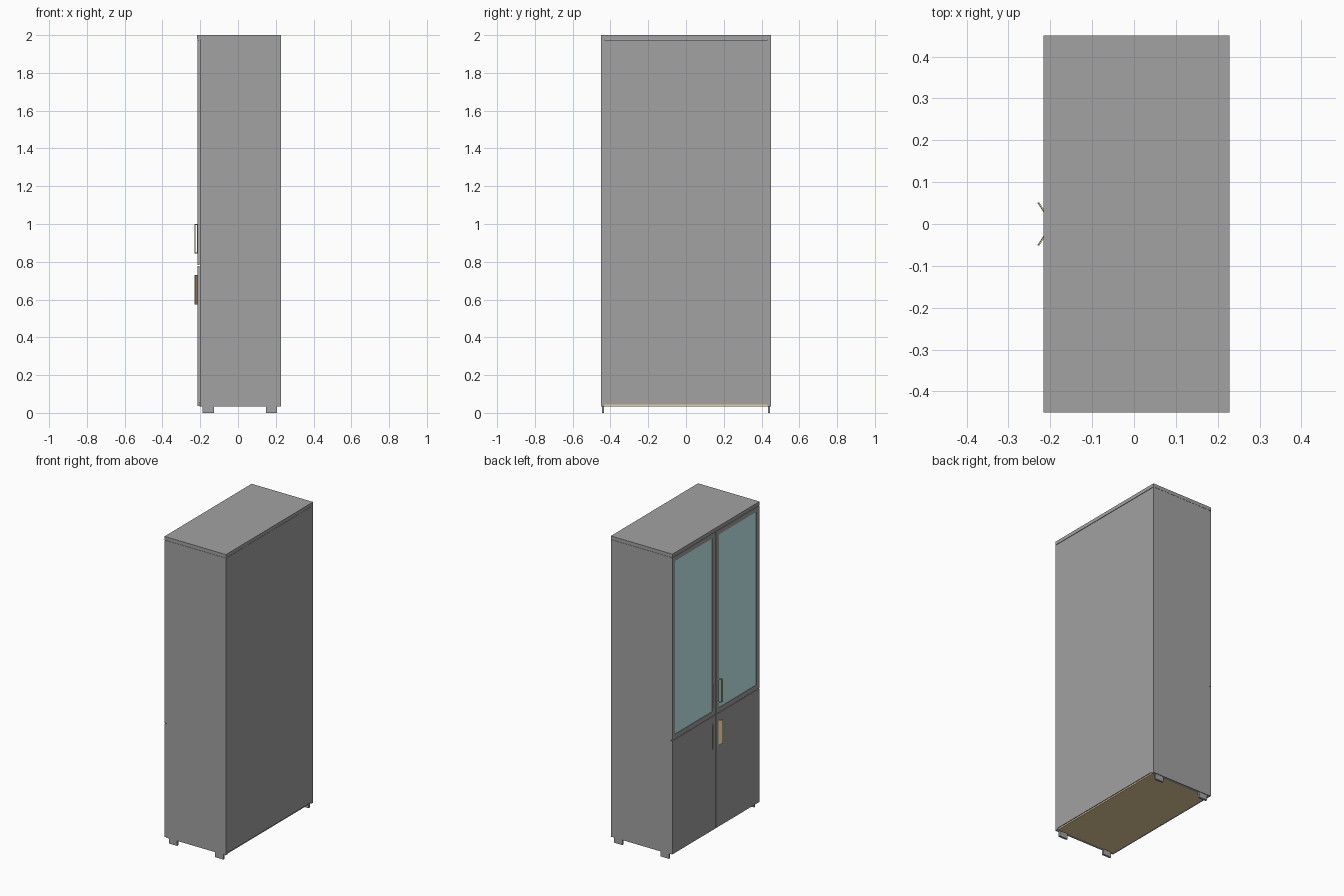
import bpy, bmesh
from mathutils import Matrix, Vector

if "Cube" in bpy.data.objects:
    bpy.data.objects.remove(bpy.data.objects["Cube"])


def material(name, color):
    m = bpy.data.materials.new(name)
    m.diffuse_color = color
    m.use_nodes = True
    m.node_tree.nodes["Principled BSDF"].inputs["Base Color"].default_value = m.diffuse_color
    return m


GREY = material("grey_board", (0.36, 0.36, 0.36, 1))
GLASS = material("teal_glass", (0.58, 0.88, 0.9, 1))
WOOD = material("light_wood", (0.8, 0.63, 0.33, 1))


def boxes(name, ranges, mat):
    """One object from boxes given as (x0, x1, y0, y1, z0, z1)."""
    bm = bmesh.new()
    for x0, x1, y0, y1, z0, z1 in ranges:
        size = Matrix.Diagonal((x1 - x0, y1 - y0, z1 - z0, 1))
        mid = Matrix.Translation(((x0 + x1) / 2, (y0 + y1) / 2, (z0 + z1) / 2))
        bmesh.ops.create_cube(bm, size=1, matrix=mid @ size)
    return finish(name, bm, mat)


def finish(name, bm, mat):
    mesh = bpy.data.meshes.new(name)
    bmesh.ops.recalc_face_normals(bm, faces=bm.faces)
    bm.to_mesh(mesh)
    bm.free()
    mesh.materials.append(mat)
    ob = bpy.data.objects.new(name, mesh)
    bpy.context.collection.objects.link(ob)
    return ob


def slanted_bars(name, side, x_in, bars, mat):
    """Handle parts: (a0, a1, z0, z1), a runs from the door edge outwards."""
    start = Vector((x_in, side * 0.028, 0))
    along = Vector((-0.0145, side * 0.023, 0))
    thick = Vector((0.004, 0, 0))
    bm = bmesh.new()
    for a0, a1, z0, z1 in bars:
        res = bmesh.ops.create_cube(bm, size=1)
        for v in res["verts"]:
            a = a0 if v.co.x < 0 else a1
            p = start + along * a + (thick if v.co.y > 0 else Vector())
            v.co = (p.x, p.y, z0 if v.co.z < 0 else z1)
    return finish(name, bm, mat)


# carcass
boxes("top_panel", [(-0.2165, 0.228, -0.45, 0.45, 1.977, 2.0)], GREY)
boxes("back_panel", [(0.216, 0.227, -0.432, 0.432, 0.044, 1.975)], GREY)
boxes("bottom_panel", [(-0.203, 0.222, -0.432, 0.432, 0.035, 0.055)], WOOD)
boxes("shelves", [(-0.19, 0.216, -0.432, 0.432, z - 0.009, z + 0.009)
                  for z in (0.42, 0.78, 1.18, 1.58)], WOOD)

DX0, DX1 = -0.2155, -0.204      # door front and back planes
SEAM = 0.78

for side, label in ((-1, "right"), (1, "left")):
    def span(a, b):
        return min(side * a, side * b), max(side * a, side * b)

    # side panel and feet
    boxes(f"{label}_side_panel", [(-0.202, 0.227, *span(0.432, 0.45), 0.035, 1.976)], GREY)
    boxes(f"{label}_feet", [(x, x + 0.06, *span(0.433, 0.446), 0, 0.04)
                            for x in (-0.188, 0.147)], GREY)

    # lower door
    boxes(f"{label}_lower_door", [(DX0, DX1, *span(0.0015, 0.449), 0.037, SEAM - 0.002)], GREY)

    # upper door frame with its glass pane
    y0, y1, z0, z1, w = 0.0025, 0.449, SEAM + 0.002, 1.974, 0.03
    boxes(f"{label}_glass_door_frame", [
        (DX0, DX1, *span(y0, y0 + w), z0, z1),
        (DX0, DX1, *span(y1 - w, y1), z0, z1),
        (DX0, DX1, *span(y0 + w, y1 - w), z0, z0 + w),
        (DX0, DX1, *span(y0 + w, y1 - w), z1 - w, z1)], GREY)
    boxes(f"{label}_glass_pane", [(DX0 + 0.003, DX1 - 0.003, *span(y0 + w, y1 - w),
                                   z0 + w, z1 - w)], GLASS)

    # slanted handles: open loop above, solid plate below
    slanted_bars(f"{label}_upper_handle", side, -0.2155, [
        (0, 0.15, 0.845, 1.0), (0.85, 1, 0.845, 1.0),
        (0.15, 0.85, 0.845, 0.85), (0.15, 0.85, 0.995, 1.0)], WOOD)
    slanted_bars(f"{label}_lower_handle", side, -0.2165, [(0, 1, 0.573, 0.73)], WOOD)
